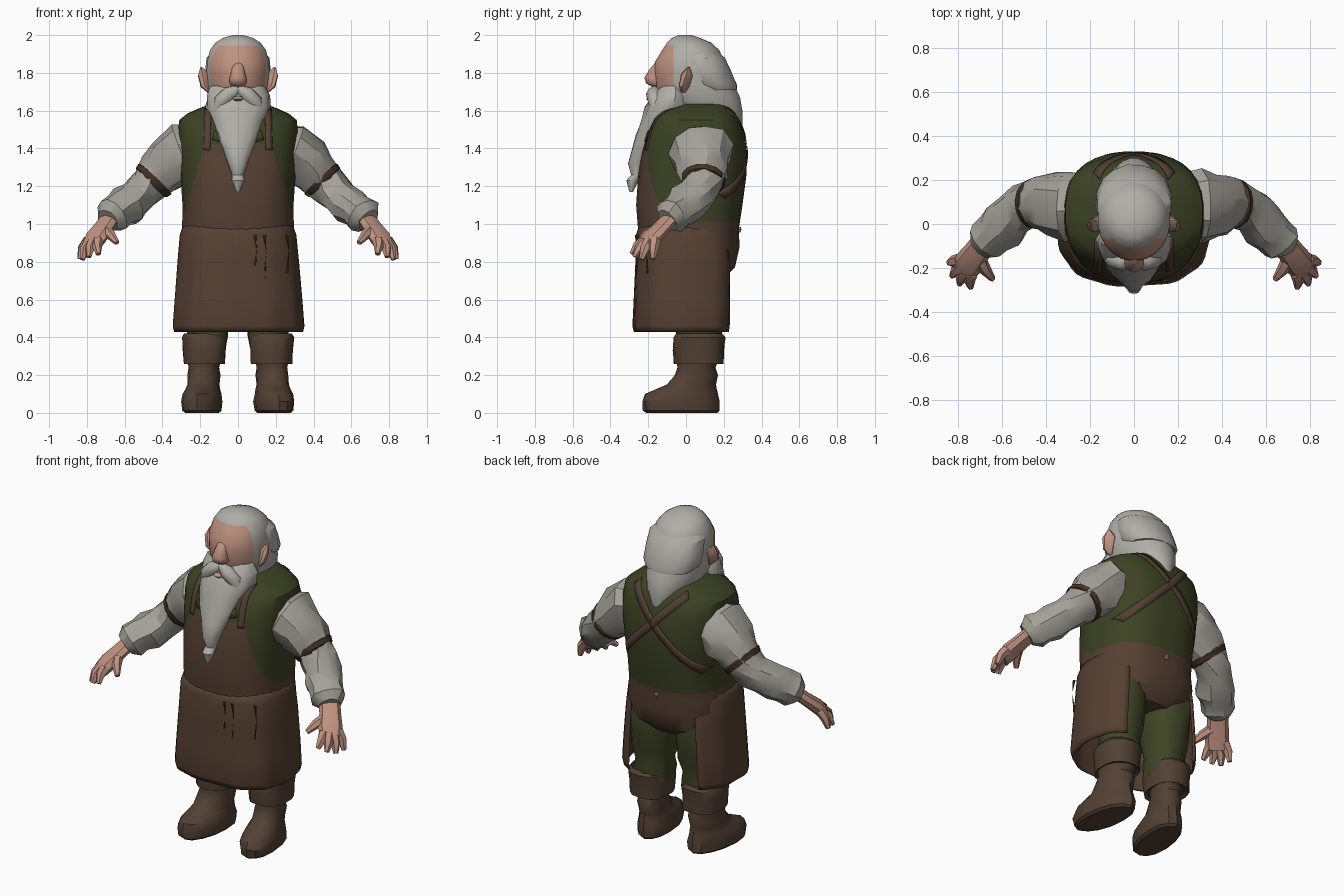
import bpy, bmesh, math, random
from mathutils import Vector
from mathutils.bvhtree import BVHTree

random.seed(4)
cube = bpy.data.objects.get("Cube")
if cube:
    bpy.data.objects.remove(cube, do_unlink=True)


def material(name, *rgb):
    m = bpy.data.materials.new(name)
    m.use_nodes = True
    m.diffuse_color = (*rgb, 1)
    m.node_tree.nodes["Principled BSDF"].inputs["Base Color"].default_value = (*rgb, 1)
    return m


APRON = material("apron brown", .092, .051, .033)
BOOT = material("boot brown", .084, .051, .034)
STRAP = material("strap brown", .084, .05, .032)
BAND = material("band brown", .06, .034, .02)
VEST = material("vest green", .046, .055, .018)
TROUSER = material("trouser green", .05, .058, .019)
SHIRT = material("shirt linen", .38, .36, .32)
HAIR = material("hair grey", .44, .425, .39)
SKIN = material("skin", .52, .285, .215)


def finish(name, bm, mats, rule=None, thickness=0, angle=35):
    bmesh.ops.recalc_face_normals(bm, faces=bm.faces)
    for f in bm.faces:
        f.material_index = rule(f.calc_center_median()) if rule else 0
    mesh = bpy.data.meshes.new(name)
    bm.to_mesh(mesh)
    bm.free()
    for m in mats:
        mesh.materials.append(m)
    ob = bpy.data.objects.new(name, mesh)
    bpy.context.collection.objects.link(ob)
    if thickness:
        mod = ob.modifiers.new("thickness", 'SOLIDIFY')
        mod.thickness, mod.offset = thickness, 0
    bpy.ops.object.select_all(action='DESELECT')
    ob.select_set(True)
    bpy.context.view_layer.objects.active = ob
    bpy.ops.object.shade_smooth_by_angle(angle=math.radians(angle))
    return ob


def skin_rings(rings, closed=True, caps=True):
    bm = bmesh.new()
    rows = [[bm.verts.new(p) for p in ring] for ring in rings]
    n = len(rows[0])
    for a, b in zip(rows, rows[1:]):
        for i in range(n if closed else n - 1):
            j = (i + 1) % n
            bm.faces.new((a[i], a[j], b[j], b[i]))
    if caps:
        bm.faces.new(rows[0])
        bm.faces.new(rows[-1])
    return bm


def power(v, p):
    return math.copysign(abs(v) ** p, v)


def loft(name, rows, mats, n=18, cx=0, p=.85, rule=None, cuts=(), jitter=0, turn=0, angle=35):
    """Stack of rounded horizontal sections: height, front y, back y, half width."""
    rings = []
    for z, front, back, w in rows:
        ring = []
        for i in range(n):
            a = math.tau * (i + .5) / n
            r = 1 + random.uniform(-jitter, jitter)
            y = (front + back) / 2 + power(math.sin(a), p) * (back - front) / 2 * r
            ring.append((cx + power(math.cos(a), p) * w * r - turn * y, y, z))
        rings.append(ring)
    bm = skin_rings(rings)
    for co, no in cuts:
        bmesh.ops.bisect_plane(bm, geom=bm.verts[:] + bm.edges[:] + bm.faces[:],
                               plane_co=co, plane_no=no)
    return finish(name, bm, mats, rule, angle=angle)


def tube(name, points, radii, mat, n=10, flat=1, side=1, jitter=0, angle=35):
    """Tapered tube along a path; flat squeezes its thickness."""
    pts = [Vector((x * side, y, z)) for x, y, z in points]
    rings = []
    for k, (p, r) in enumerate(zip(pts, radii)):
        d = (pts[min(k + 1, len(pts) - 1)] - pts[max(k - 1, 0)]).normalized()
        u = d.cross(Vector((0, 0, 1))).normalized()
        v = u.cross(d)
        ring = []
        for i in range(n):
            a = math.tau * i / n
            q = r * (1 + random.uniform(-jitter, jitter))
            ring.append(p + u * math.cos(a) * q + v * math.sin(a) * q * flat)
        rings.append(ring)
    return finish(name, skin_rings(rings), [mat], angle=angle)


# Torso: green vest with the apron bib cut into the front
def bib_rule(c):
    bib = c.y < -.03 and c.z < 1.42 and abs(c.x) < .30 - (c.z - 1.01) * .3
    return int(bib or c.z < 1.01)


bib_cuts = [((.3 * s, 0, 1.01), (s, 0, .3)) for s in (1, -1)]
bib_cuts += [((0, 0, z), (0, 0, 1)) for z in (1.01, 1.42)]
torso = loft("torso", [
    (.71, -.18, .20, .18), (.77, -.23, .26, .28), (.88, -.25, .285, .305), (.97, -.255, .28, .297),
    (1.1, -.265, .30, .295), (1.25, -.255, .32, .305), (1.38, -.235, .325, .315),
    (1.48, -.21, .31, .32), (1.55, -.18, .285, .312), (1.585, -.155, .265, .27), (1.615, -.12, .245, .2),
    (1.645, -.03, .21, .12)], [VEST, APRON], n=32, p=.78, rule=bib_rule, cuts=bib_cuts)
bm = bmesh.new()
bm.from_mesh(torso.data)
surface = BVHTree.FromBMesh(bm)
bm.free()


def strap(name, path, facing, width, mat):
    """Thin band laid on the torso, from x and z way points."""
    rings = []
    for (x, z), (x2, z2) in zip(path, path[1:]):
        across = Vector((z2 - z, 0, x - x2)).normalized() * width / 2
        for k in range(13):
            p = Vector((x + (x2 - x) * k / 12, 2 * facing, z + (z2 - z) * k / 12))
            ring = []
            for e in (-1, 0, 1):
                hit = surface.ray_cast(p + across * e, Vector((0, -facing, 0)))[0]
                if hit:
                    ring.append(hit + Vector((0, .003 * facing, .001)))
            if len(ring) == 3:
                rings.append(ring)
    finish(name, skin_rings(rings, False, False), [mat], thickness=.003)


# Apron skirt: pleated wrap, open behind
rings = []
for z, w, front, back in [(1.0, .283, .24, .22), (.94, .303, .259, .255), (.8, .316, .262, .27),
                          (.6, .332, .27, .272), (.46, .342, .276, .268), (.43, .335, .268, .262)]:
    ring = []
    for i in range(41):
        a = math.radians(-90 + (i - 20) * 7.1)
        r = 1 + .024 * math.cos(a * 11) * (1 - z)
        c, s = power(math.cos(a), .75), power(math.sin(a), .75)
        ring.append((c * w * r, s * (front if s < 0 else back) * r, z))
    rings.append(ring)
finish("apron_skirt", skin_rings(rings, False, False), [APRON], thickness=.012)

# Apron ties hanging at the waist, and the button behind
for k, (x, y, low) in enumerate([(.09, -.262, .78), (.14, -.256, .7), (.26, -.205, .74)]):
    tube(f"apron_tie_{k + 1}", [(x, y, .94), (x + .01, y - .004, .86), (x, y, low)],
         [.008, .013, .006], BAND, n=6)
loft("back_button", [(.955, .27, .288, .008), (.97, .27, .294, .014), (.985, .27, .29, .008)], [SKIN], n=8)

for side, label in ((1, "left"), (-1, "right")):
    # Straps over the shoulders, crossing on the back
    strap(f"{label}_front_strap", [(.165 * side, 1.39), (.16 * side, 1.61)], -1, .035, STRAP)
    strap(f"{label}_back_strap", [(.17 * side, 1.6), (0, 1.42), (-.27 * side, 1.15)], 1, .045, STRAP)
    # Collar flaps below the beard
    strap(f"{label}_collar", [(.03 * side, 1.44), (.13 * side, 1.47)], -1, .05, VEST)

    # Rumpled sleeve and its band
    tube(f"{label}_sleeve", [
        (.20, .08, 1.385), (.295, .08, 1.375), (.36, .085, 1.325), (.41, .09, 1.27), (.455, .092, 1.22),
        (.50, .078, 1.18), (.545, .045, 1.14), (.59, -.005, 1.10), (.63, -.04, 1.072),
        (.665, -.073, 1.045), (.69, -.1, 1.02)],
        [.14, .167, .148, .128, .106, .104, .097, .108, .095, .097, .065],
        SHIRT, n=11, side=side, jitter=.09, angle=30)
    tube(f"{label}_sleeve_band", [(.435, .093, 1.243), (.44, .093, 1.238), (.458, .09, 1.218),
                                  (.463, .09, 1.213)], [.105, .12, .113, .1], BAND, n=14, side=side)

    # Hand with spread fingers
    tube(f"{label}_palm", [(.67, -.075, 1.04), (.71, -.125, .985), (.75, -.18, .93), (.775, -.21, .885)],
         [.06, .06, .068, .058], SKIN, n=8, flat=.62, side=side)
    hands = [((.79, -.165, .915), (.838, -.175, .815)), ((.78, -.195, .905), (.825, -.235, .812)),
             ((.765, -.215, .905), (.79, -.272, .825)), ((.74, -.225, .91), (.74, -.287, .84)),
             ((.70, -.16, .965), (.64, -.25, .90))]
    for (base, tip), finger in zip(hands, ("little", "ring", "middle", "index", "thumb")):
        mid = Vector(base).lerp(Vector(tip), .55) + Vector((.006, 0, .012))
        tube(f"{label}_{finger}_finger", [base, mid, tip], [.032, .027, .014], SKIN, n=6, side=side)

    # Trouser leg, boot and turned cuff
    loft(f"{label}_trouser_leg", [
        (.34, -.03, .17, .095), (.41, -.05, .19, .108), (.47, -.04, .175, .105), (.55, -.06, .20, .122),
        (.66, -.09, .215, .13), (.78, -.12, .225, .135), (.86, -.1, .2, .12)],
        [TROUSER], n=14, cx=.16 * side, jitter=.05)
    loft(f"{label}_boot", [
        (0, -.21, .165, .085), (.012, -.225, .175, .10), (.06, -.232, .175, .105), (.10, -.215, .165, .098),
        (.125, -.16, .16, .09), (.15, -.10, .16, .084), (.2, -.06, .17, .086), (.24, -.045, .155, .08),
        (.29, -.05, .18, .09)], [BOOT], n=14, cx=.187 * side, p=.95, turn=.13 * side, jitter=.025)
    loft(f"{label}_boot_cuff", [
        (.275, -.045, .175, .09), (.26, -.065, .20, .112), (.33, -.07, .2, .115), (.40, -.065, .208, .12),
        (.42, -.05, .19, .108), (.39, -.03, .17, .09)], [BOOT], n=14, cx=.178 * side, jitter=.02)

    # Ear and moustache
    tube(f"{label}_ear", [(.155, -.015, 1.70), (.172, -.01, 1.73), (.18, .005, 1.79), (.195, .015, 1.83)],
         [.015, .034, .04, .006], SKIN, n=8, flat=.6, side=side)
    tube(f"{label}_moustache", [(.0, -.165, 1.715), (.045, -.172, 1.69), (.09, -.16, 1.645),
                                (.12, -.155, 1.58)], [.022, .04, .042, .02], HAIR, n=8, side=side, angle=60)


# Head: skin face cut into long swept-back hair
def face_rule(c):
    return int(c.y < -.065 and c.z < 1.945)


loft("head", [
    (1.46, .22, .29, .025), (1.53, .05, .30, .08), (1.60, -.10, .30, .135), (1.67, -.145, .288, .16),
    (1.74, -.165, .255, .168), (1.80, -.17, .23, .168), (1.86, -.165, .205, .165), (1.92, -.128, .178, .15),
    (1.96, -.102, .135, .12), (1.985, -.075, .075, .08), (2, -.04, .03, .03)],
    [HAIR, SKIN], n=24, p=1, rule=face_rule,
    cuts=[((0, -.065, 0), (0, 1, 0)), ((0, 0, 1.945), (0, 0, 1))])
loft("hair_upper_layer", [
    (1.71, .06, .27, .145), (1.74, -.01, .27, .17), (1.81, -.03, .24, .175), (1.88, -.04, .207, .168),
    (1.95, -.04, .13, .10)], [HAIR], n=16, p=1, jitter=.015)
loft("nose", [
    (1.725, -.175, -.12, .03), (1.745, -.212, -.12, .048), (1.775, -.22, -.12, .046),
    (1.82, -.192, -.12, .034), (1.87, -.15, -.12, .03)], [SKIN], n=10, p=1, angle=75)
loft("lower_lip", [(1.652, -.2, -.17, .02), (1.662, -.212, -.17, .03), (1.674, -.205, -.17, .022)],
     [SKIN], n=8, p=1, angle=75)
loft("beard", [
    (1.73, -.14, .0, .145), (1.68, -.185, .03, .165), (1.62, -.215, .03, .17), (1.55, -.24, -.03, .142),
    (1.47, -.265, -.1, .113), (1.40, -.285, -.16, .083), (1.32, -.305, -.2, .052), (1.26, -.29, -.23, .032),
    (1.23, -.318, -.25, .035), (1.17, -.30, -.28, .008)], [HAIR], n=16, p=1, jitter=.06)
